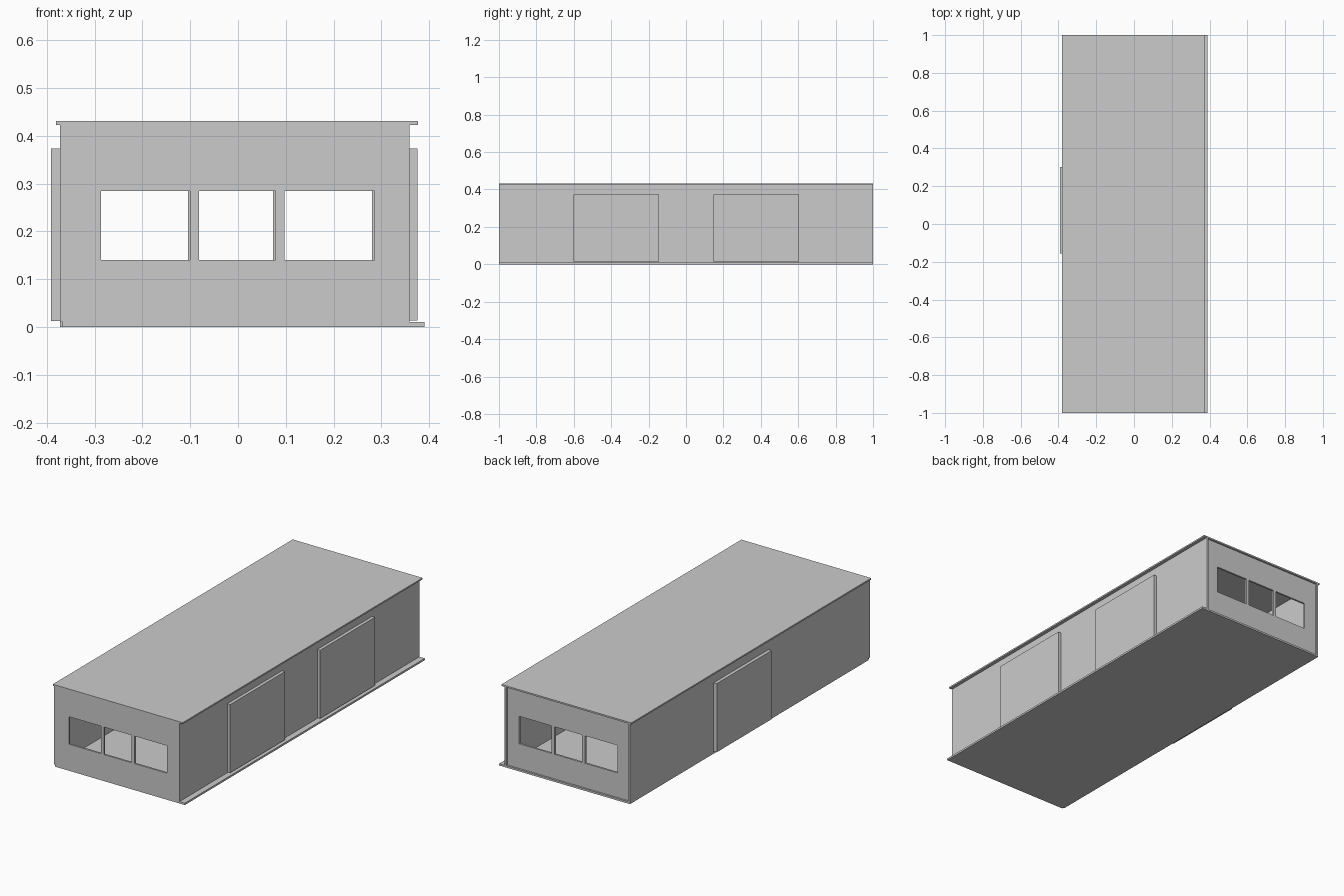
import bpy, bmesh

if "Cube" in bpy.data.objects:
    bpy.data.objects.remove(bpy.data.objects["Cube"])


def box(name, x, y, z):
    """Axis-aligned box from (min, max) ranges."""
    me = bpy.data.meshes.new(name)
    bm = bmesh.new()
    bmesh.ops.create_cube(bm, size=1)
    for v in bm.verts:
        v.co = [(r[0] + r[1]) / 2 + c * (r[1] - r[0])
                for c, r in zip(v.co, (x, y, z))]
    bm.to_mesh(me)
    bm.free()
    ob = bpy.data.objects.new(name, me)
    bpy.context.collection.objects.link(ob)
    return ob


def windowed_wall(name, xs, y, zs):
    """Wall panel on an x/z grid; odd columns of the middle row are windows."""
    me = bpy.data.meshes.new(name)
    bm = bmesh.new()
    grid = [[bm.verts.new((x, y[0], z)) for z in zs] for x in xs]
    for i in range(len(xs) - 1):
        for j in range(len(zs) - 1):
            if i % 2 and j == 1:
                continue
            bm.faces.new((grid[i][j], grid[i + 1][j],
                          grid[i + 1][j + 1], grid[i][j + 1]))
    ext = bmesh.ops.extrude_face_region(bm, geom=bm.faces[:], use_keep_orig=True)
    for g in ext["geom"]:
        if isinstance(g, bmesh.types.BMVert):
            g.co.y = y[1]
    bmesh.ops.recalc_face_normals(bm, faces=bm.faces[:])
    bm.to_mesh(me)
    bm.free()
    ob = bpy.data.objects.new(name, me)
    bpy.context.collection.objects.link(ob)
    return ob


TOP = 0.423
L, R = -0.373, 0.359          # outer faces of the side walls
T = 0.01                      # wall thickness

# Floor and roof slabs
box("floor", (-0.367, 0.39), (-1, 1), (0, 0.01))
box("roof", (-0.381, 0.377), (-1, 1), (TOP, 0.431))

# Long side walls
box("left_wall", (L, L + T), (-0.99, 1), (0, TOP))
box("right_wall", (R - T, R), (-0.99, 1), (0.01, TOP))

# End walls with three windows each; the back one sits between the side walls
windows = [-0.287, -0.1, -0.082, 0.078, 0.097, 0.286]
heights = [0.01, 0.14, 0.285, TOP]
windowed_wall("front_wall", [L] + windows + [R], (-1, -0.99), heights)
windowed_wall("back_wall", [L + T] + [x - 0.005 for x in windows] + [R - T],
              (0.98, 0.99), heights)

# Sliding doors on the outside of the side walls
box("left_door", (-0.391, L), (-0.155, 0.302), (0.012, 0.374))
for i, y0 in enumerate((-0.602, 0.148)):
    box(f"right_door_{i + 1}", (R, 0.376), (y0, y0 + 0.457), (0.014, 0.374))
